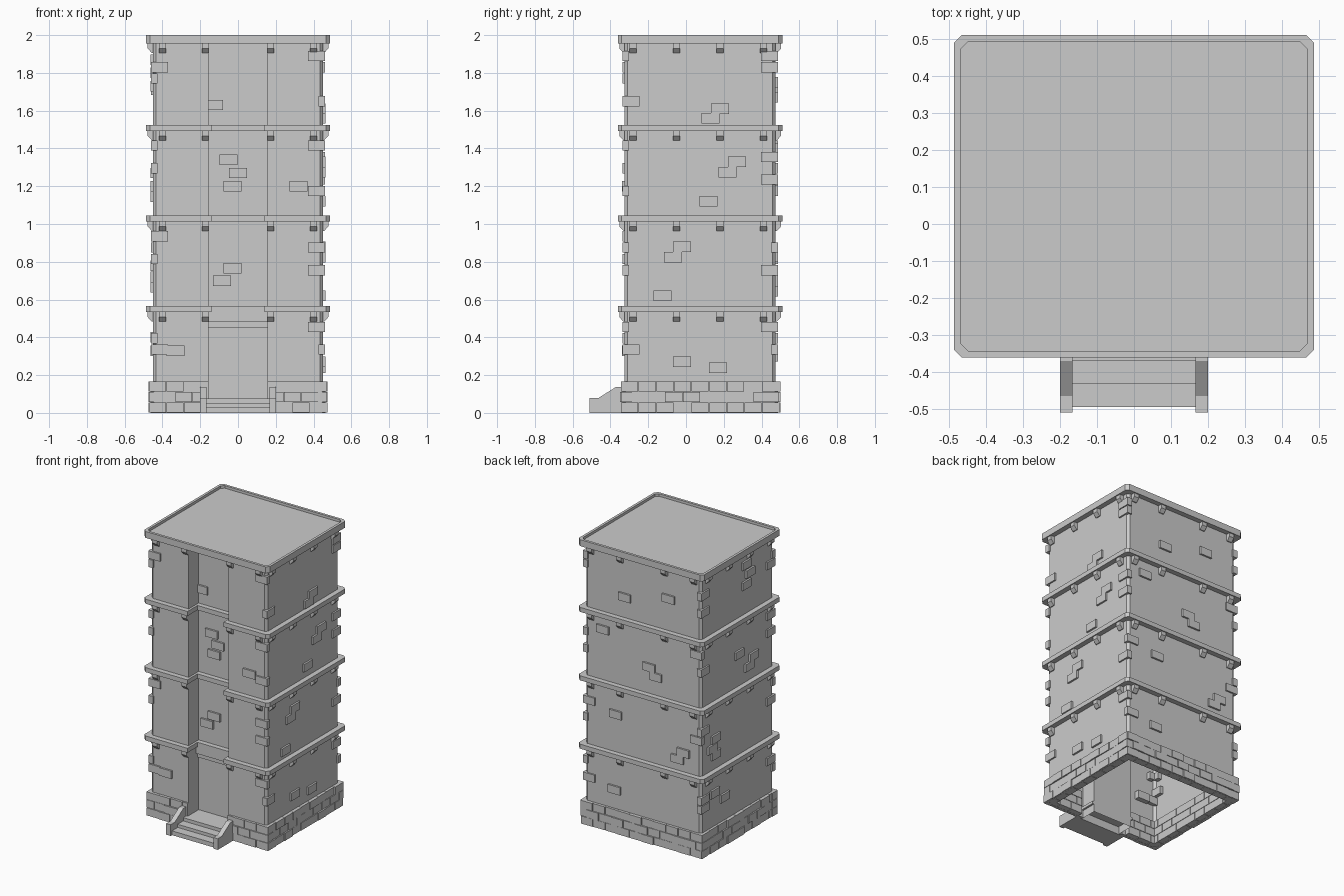
import bpy, bmesh, random
from mathutils import Vector

if "Cube" in bpy.data.objects:
    bpy.data.objects.remove(bpy.data.objects["Cube"])

random.seed(4)
X, YF, YB, YR = 0.45, -0.325, 0.475, -0.215   # wall half width, front, back, recess back
LEVELS = [0.565, 1.045, 1.525, 2.0]           # cornice tops


def finish(name, bm):
    bmesh.ops.recalc_face_normals(bm, faces=bm.faces)
    me = bpy.data.meshes.new(name)
    bm.to_mesh(me)
    bm.free()
    ob = bpy.data.objects.new(name, me)
    bpy.context.collection.objects.link(ob)
    return ob


def outline(d, c, half=None, yr=YR):
    """Plan outline grown by d, corners cut by c, optional front recess."""
    x, f, b = X + d, YF - d, YB + d
    p = [(x - c, f), (x, f + c), (x, b - c), (x - c, b),
         (c - x, b), (-x, b - c), (-x, f + c), (c - x, f)]
    if half:
        p += [(-half, f), (-half, yr), (half, yr), (half, f)]
    return p


def loft(name, loops, closed=False, bottom=False, top=False):
    bm = bmesh.new()
    rings = [[bm.verts.new((x, y, z)) for x, y in pts] for pts, z in loops]
    n = len(rings[0])
    pairs = list(zip(rings, rings[1:])) + ([(rings[-1], rings[0])] if closed else [])
    for a, b in pairs:
        for i in range(n):
            j = (i + 1) % n
            bm.faces.new((a[i], a[j], b[j], b[i]))
    if bottom:
        bm.faces.new(rings[0])
    if top:
        bm.faces.new(rings[-1])
    return finish(name, bm)


def prism(bm, pts, offset):
    a = [bm.verts.new(p) for p in pts]
    b = [bm.verts.new(Vector(p) + Vector(offset)) for p in pts]
    n = len(a)
    bm.faces.new(a)
    bm.faces.new(b[::-1])
    for i in range(n):
        bm.faces.new((a[i], b[i], b[(i + 1) % n], a[(i + 1) % n]))


def box(bm, x0, x1, y0, y1, z0, z1):
    prism(bm, [(x0, y0, z0), (x1, y0, z0), (x1, y1, z0), (x0, y1, z0)], (0, 0, z1 - z0))


def on_wall(bm, side, u, width, profile, z):
    """Extrude an (outward, up) profile along a wall, centred on u."""
    def place(out, dz):
        return {'F': (u - width / 2, YF - out, z + dz), 'B': (u - width / 2, YB + out, z + dz),
                'R': (X + out, u - width / 2, z + dz), 'L': (-X - out, u - width / 2, z + dz),
                'N': (u - width / 2, YR - out, z + dz)}[side]
    off = (0, width, 0) if side in 'RL' else (width, 0, 0)
    prism(bm, [place(*p) for p in profile], off)


def brick(bm, side, u, z, w=0.095, h=0.055, out=0.013, inn=0.035):
    on_wall(bm, side, u, w, [(-inn, -h / 2), (out, -h / 2), (out, h / 2), (-inn, h / 2)], z)


# tower shell, open underneath, with the entrance recess
w = outline(0, 0.016, 0.155)
loft("tower_walls", [(w, 0), (w, 1.96)])

# plinth behind the base bricks
p = outline(0.012, 0.016, 0.155)
loft("plinth", [(w, 0), (p, 0), (p, 0.165), (w, 0.165)], closed=True)

# storey cornices that follow the recess
c = outline(0.036, 0.02, 0.14, YR - 0.035)
for k, z in enumerate(LEVELS[:3]):
    loft(f"cornice_{k + 1}", [(w, z - 0.032), (c, z - 0.032), (c, z), (w, z)], closed=True)

# roof slab with a low parapet
o, i = outline(0.036, 0.02), outline(0.018, 0.02)
loft("roof", [(o, 1.955), (o, 2.0), (i, 2.0), (i, 1.982)], bottom=True, top=True)

# brackets under every cornice
bm = bmesh.new()
prof = [(-0.03, 0), (0.028, 0), (0.028, -0.026), (0.006, -0.05), (-0.03, -0.05)]
for z in LEVELS:
    zb = z - (0.045 if z == 2.0 else 0.032)
    for u in (-0.4, -0.172, 0.172, 0.4):
        on_wall(bm, 'F', u, 0.038, prof, zb)
        on_wall(bm, 'B', u, 0.038, prof, zb)
    for u in (-0.28, -0.05, 0.18, 0.41):
        on_wall(bm, 'R', u, 0.038, prof, zb)
        on_wall(bm, 'L', u, 0.038, prof, zb)
finish("brackets", bm)

# base courses in running bond
bm = bmesh.new()
for side, a, b in (('F', 0.195, 0.472), ('F', -0.472, -0.195), ('B', -0.472, 0.472),
                   ('R', -0.345, 0.495), ('L', -0.345, 0.495)):
    for row in range(3):
        n = max(2, round((b - a) / 0.094))
        step = (b - a) / n
        cuts = [a] + [a + (k + (0.5 if row % 2 else 0)) * step for k in range(0 if row % 2 else 1, n)] + [b]
        for s, e in zip(cuts, cuts[1:]):
            brick(bm, side, (s + e) / 2, 0.0275 + row * 0.056, e - s - 0.003, 0.053,
                  random.choice((0.017, 0.02, 0.024)), 0.04)
finish("base_bricks", bm)

# scattered bricks standing proud of each wall
bm = bmesh.new()
spots = {
    'R': [(.18, 1.61), (.13, 1.56), (.27, 1.33), (.22, 1.275), (.12, 1.12), (-.02, .88),
          (-.07, .825), (-.125, .62), (.17, .24), (-.02, .27)],
    'L': [(-.02, 1.87), (-.06, 1.80), (-.02, 1.73), (-.1, 1.2), (-.05, 1.145), (.06, 1.27),
          (.32, .78), (.36, .72), (.32, .665), (.22, .33), (.33, .40)],
    'B': [(.14, 1.67), (-.2, 1.75), (.31, 1.4), (-.05, 1.23), (-.1, 1.175), (.21, .83),
          (-.315, .70), (-.27, .645), (.22, .30)],
    'F': [(-.33, .33), (.32, 1.2)],
    'N': [(-.03, .765), (-.085, .70), (-.05, 1.34), (.0, 1.27), (-.03, 1.2)],
}
for side, pts in spots.items():
    for u, z in pts:
        brick(bm, side, u, z)
brick(bm, 'N', -0.118, 1.63, 0.075)
finish("wall_bricks", bm)

# corner bricks
bm = bmesh.new()
for sx in (-1, 1):
    for front in (True, False):
        for z in LEVELS:
            for dz in random.sample((-.11, -.17, -.23, -.29, -.35), 2):
                lx, ly = random.choice(((.09, .035), (.035, .09)))
                x1 = sx * (X + 0.011)
                y1 = YF - 0.011 if front else YB + 0.011
                xs = sorted((x1, x1 - sx * lx))
                ys = sorted((y1, y1 + (ly if front else -ly)))
                box(bm, *xs, *ys, z + dz - 0.027, z + dz + 0.027)
finish("corner_bricks", bm)

# entrance lintel
bm = bmesh.new()
box(bm, -0.155, 0.155, YR - 0.015, YR, 0.45, 0.48)
box(bm, -0.155, 0.155, YR - 0.028, YR, 0.48, 0.534)
finish("lintel", bm)

# steps and landing
bm = bmesh.new()
stair = [(-.495, 0), (-.495, .03), (-.432, .03), (-.432, .052), (-.37, .052), (-.37, .075),
         (YR, .075), (YR, .055), (-.34, .055), (-.34, 0)]
prism(bm, [(-0.168, y, z) for y, z in stair], (0.336, 0, 0))
finish("entrance_steps", bm)

# sloped stair cheeks
bm = bmesh.new()
cheek = [(-.51, 0), (-.51, .078), (-.465, .078), (-.37, .138), (-.32, .138), (-.32, 0)]
for x in (-0.2, 0.166):
    prism(bm, [(x, y, z) for y, z in cheek], (0.034, 0, 0))
finish("stair_cheeks", bm)
